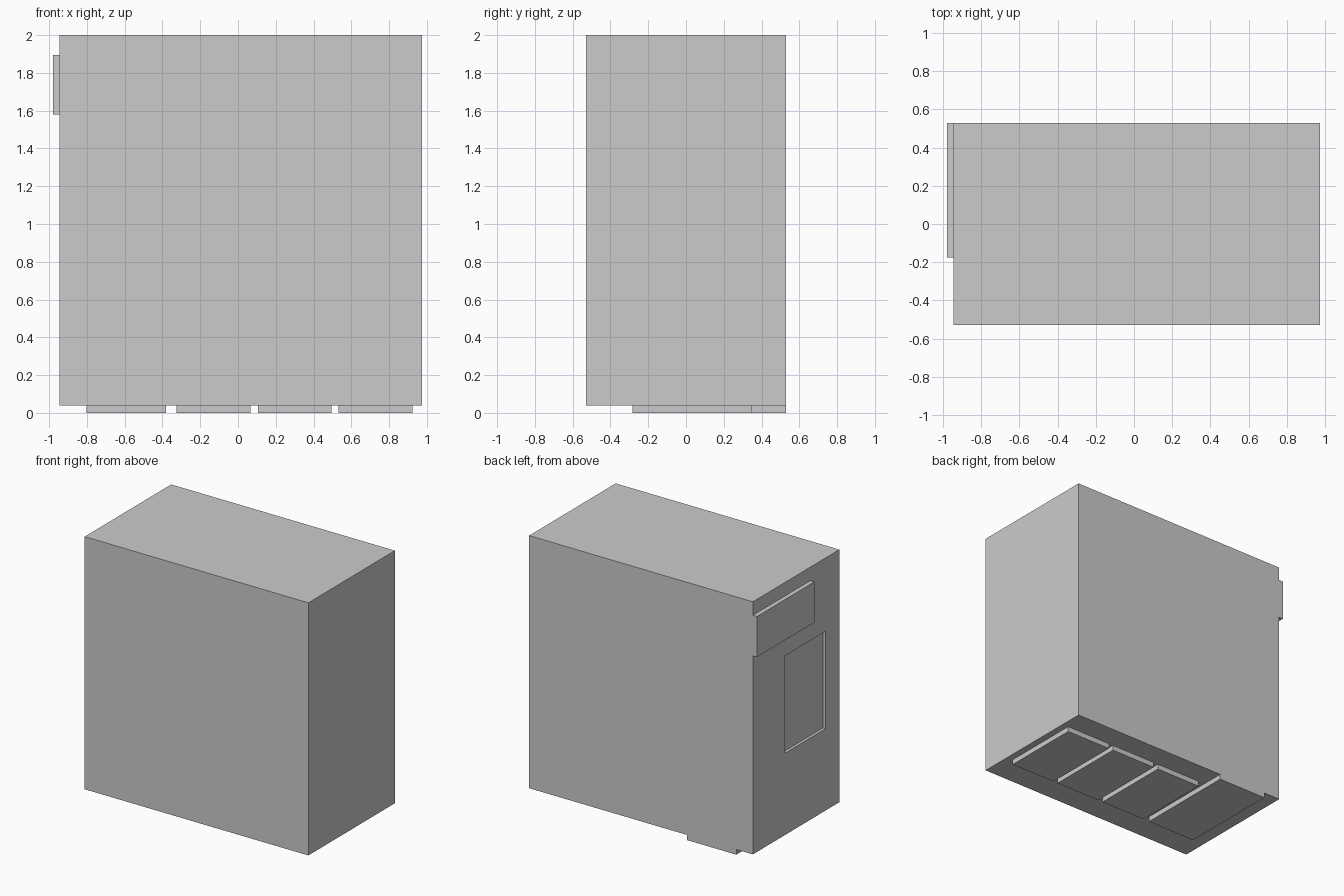
import bpy
from mathutils import Vector

if "Cube" in bpy.data.objects:
    bpy.data.objects.remove(bpy.data.objects["Cube"])


def box(name, lo, hi):
    """Axis-aligned box between two opposite corners."""
    lo, hi = Vector(lo), Vector(hi)
    bpy.ops.mesh.primitive_cube_add(size=1, location=(lo + hi) / 2)
    ob = bpy.context.object
    ob.name = name
    ob.scale = hi - lo
    bpy.ops.object.transform_apply(location=False, rotation=False, scale=True)
    return ob


LEFT, RIGHT, FRONT, BACK = -0.945, 0.975, -0.53, 0.53
BASE = 0.04

# main cabinet body
body = box("cabinet_body", (LEFT, FRONT, BASE), (RIGHT, BACK, 2.0))

# shallow rectangular recess in the left side
cutter = box("recess_cutter", (LEFT - 0.1, -0.36, 0.675), (LEFT + 0.022, 0.134, 1.43))
cutter.hide_render = True
mod = body.modifiers.new("side_recess", 'BOOLEAN')
mod.operation = 'DIFFERENCE'
mod.solver = 'EXACT'
mod.object = cutter
bpy.context.view_layer.objects.active = body
bpy.ops.object.modifier_apply(modifier=mod.name)
bpy.data.objects.remove(cutter)

# raised panel high on the left side, flush with the back
box("side_panel", (-0.98, -0.175, 1.58), (LEFT, BACK, 1.895))

# raised panels underneath; the leftmost one runs out to the back edge
for i, (x0, x1, y1) in enumerate([(-0.803, -0.38, BACK), (-0.325, 0.065, 0.35),
                                  (0.105, 0.495, 0.35), (0.533, 0.923, 0.35)]):
    box(f"bottom_panel_{i + 1}", (x0, -0.283, 0), (x1, y1, BASE))
